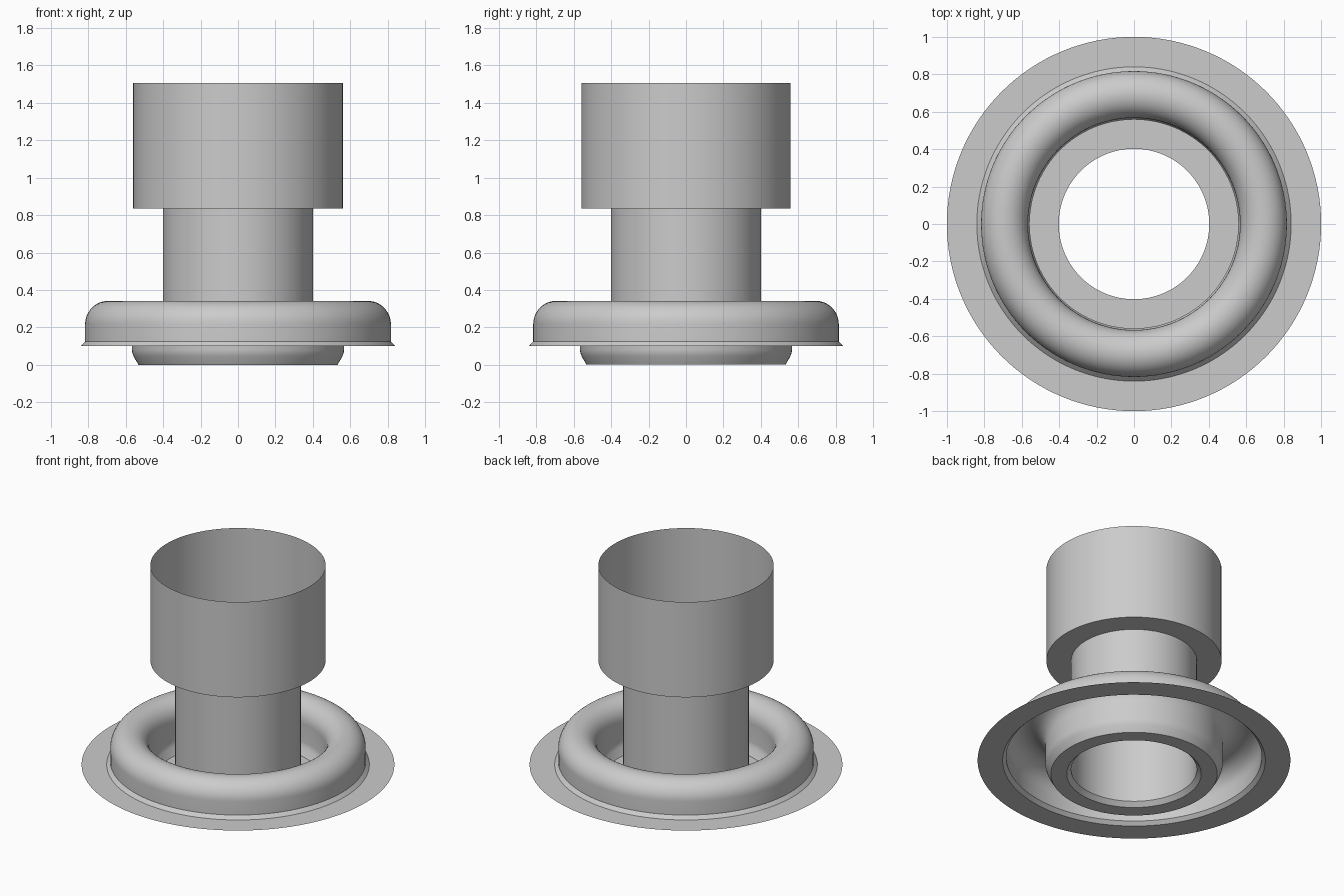
import bpy, bmesh, math

cube = bpy.data.objects.get("Cube")
if cube:
    bpy.data.objects.remove(cube, do_unlink=True)

GREY = (0.6, 0.6, 0.6, 1.0)
grey = bpy.data.materials.new("light grey metal")
grey.use_nodes = True
grey.diffuse_color = GREY
grey.node_tree.nodes["Principled BSDF"].inputs["Base Color"].default_value = GREY


def lathe(name, profile, sides=128):
    """Turn a profile of (radius, height) points into a thin round shell."""
    bm = bmesh.new()
    rings = []
    for r, z in profile:
        angles = [math.tau * i / sides for i in range(sides)]
        rings.append([bm.verts.new((r * math.cos(a), r * math.sin(a), z)) for a in angles])
    for upper, lower in zip(rings, rings[1:]):
        for i in range(sides):
            j = (i + 1) % sides
            bm.faces.new((upper[i], lower[i], lower[j], upper[j]))
    mesh = bpy.data.meshes.new(name)
    bm.to_mesh(mesh)
    bm.free()
    mesh.materials.append(grey)
    obj = bpy.data.objects.new(name, mesh)
    bpy.context.collection.objects.link(obj)
    bpy.ops.object.select_all(action="DESELECT")
    obj.select_set(True)
    bpy.context.view_layer.objects.active = obj
    bpy.ops.object.shade_smooth_by_angle(angle=math.radians(35))
    return obj


TUBE_R, CUP_R = 0.402, 0.56
CUP_Z, TOP_Z = 0.835, 1.507
ROLL_R, ROLL_MID, ROLL_Z = 0.125, 0.692, 0.217
FLANGE_R, FLANGE_Z = 0.84, 0.1

# Open cup with a ring-shaped floor
lathe("upper_cup", [(CUP_R, TOP_Z), (CUP_R, CUP_Z), (TUBE_R, CUP_Z)])

# Central tube, flared slightly at its foot
lathe("central_tube", [(TUBE_R, CUP_Z), (TUBE_R, 0.03), (0.43, 0)])

# Trough around the tube: floor, slanted edge and upright wall
inner_r = ROLL_MID - ROLL_R
lathe("lower_trough", [(0.43, 0), (0.532, 0), (0.558, 0.045), (0.565, 0.065),
                       (inner_r, 0.08), (inner_r, ROLL_Z)])

# Rounded bellows roll, outer wall and flared lip
STEPS = 24
roll = []
for i in range(STEPS + 1):
    a = math.pi * (1 - i / STEPS)
    roll.append((ROLL_MID + ROLL_R * math.cos(a), ROLL_Z + ROLL_R * math.sin(a)))
lathe("rolled_ring", roll + [(ROLL_MID + ROLL_R, 0.124), (FLANGE_R, FLANGE_Z)])

# Flat outer flange
lathe("base_flange", [(FLANGE_R, FLANGE_Z), (1, FLANGE_Z)])
